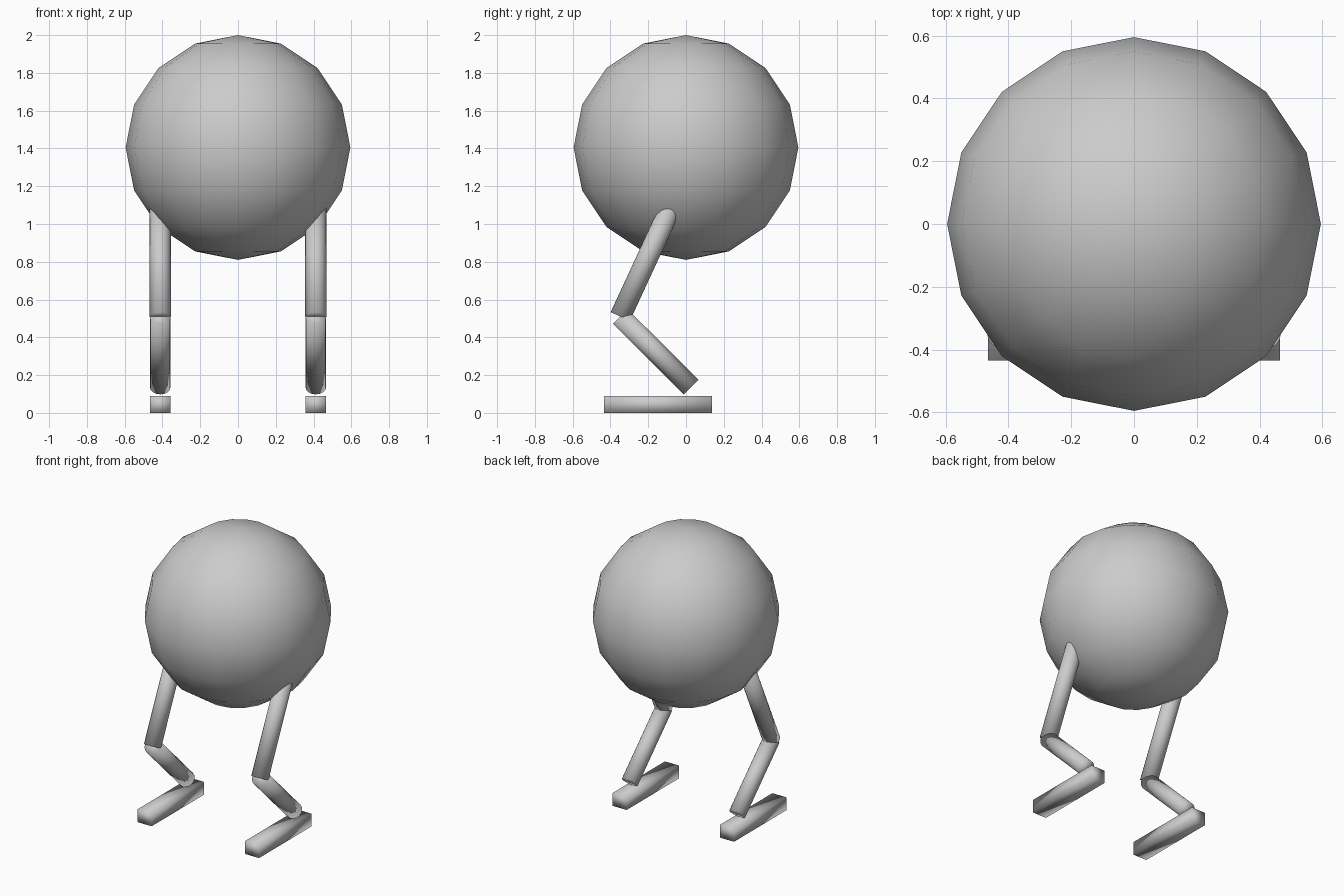
import bpy
from mathutils import Vector

if "Cube" in bpy.data.objects:
    bpy.data.objects.remove(bpy.data.objects["Cube"])


def finish(name):
    ob = bpy.context.object
    ob.name = name
    bpy.ops.object.shade_smooth()
    return ob


def rod(name, a, b, radius):
    a, b = Vector(a), Vector(b)
    bpy.ops.mesh.primitive_cylinder_add(
        vertices=16, radius=radius, depth=(b - a).length, location=(a + b) / 2,
        rotation=(b - a).to_track_quat('Z', 'Y').to_euler())
    return finish(name)


# Round body
bpy.ops.mesh.primitive_uv_sphere_add(segments=16, ring_count=8, radius=0.595,
                                     location=(0, 0, 1.405))
finish("body")

# Backward-bent legs with block feet
for side, s in (("left", 1), ("right", -1)):
    x = 0.412 * s
    knee = (x, -0.348, 0.51)
    rod(side + "_upper_leg", (x, -0.052, 1.15), knee, 0.056)
    rod(side + "_lower_leg", knee, (x, 0.027, 0.137), 0.055)
    bpy.ops.mesh.primitive_cube_add(size=1, location=(x, -0.148, 0.045))
    foot = finish(side + "_foot")
    for v in foot.data.vertices:
        v.co *= Vector((0.107, 0.572, 0.09))
        # per-axis sizing of the block
